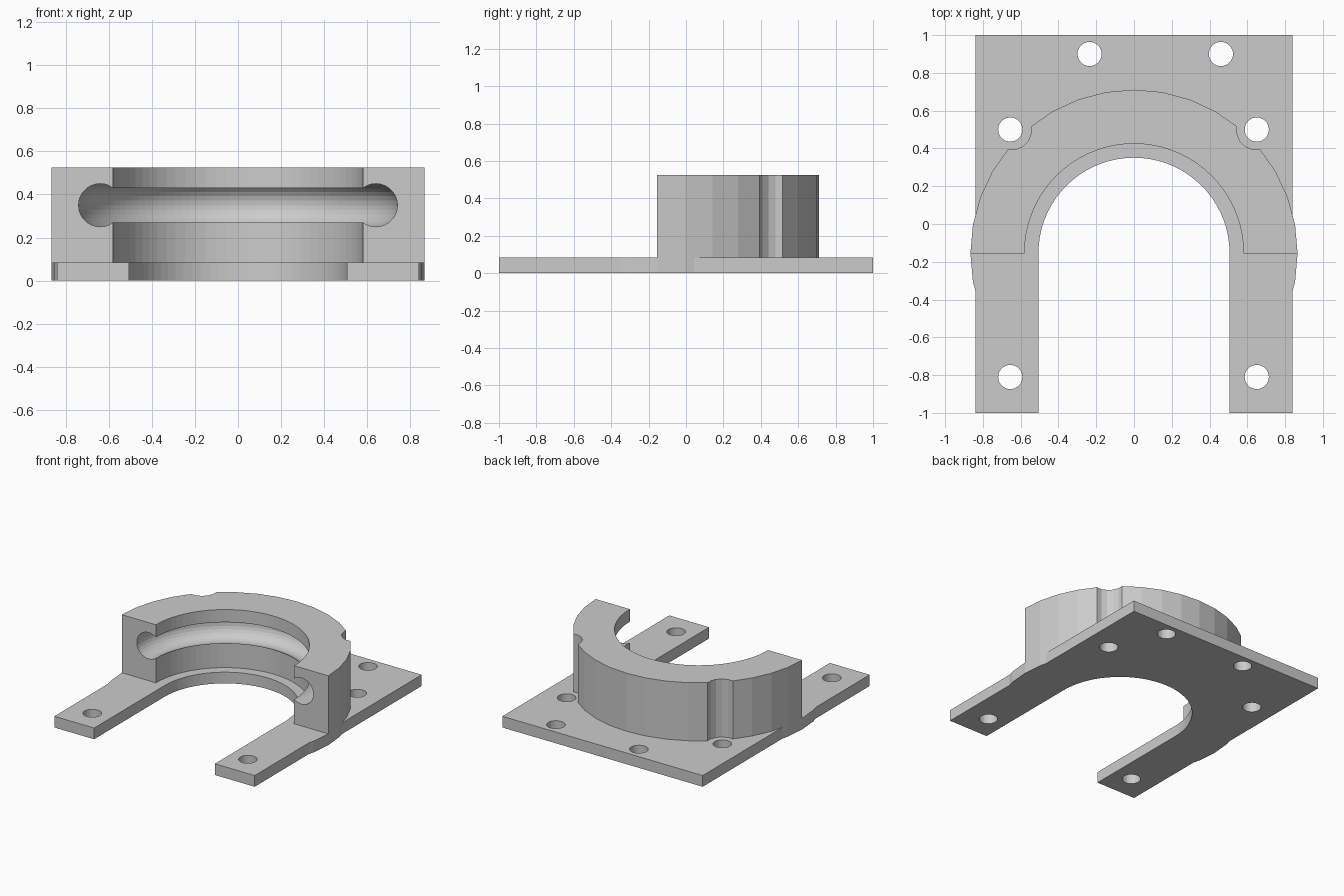
import bpy, bmesh
from math import sin, cos, pi, radians

if "Cube" in bpy.data.objects:
    bpy.data.objects.remove(bpy.data.objects["Cube"])

CY = -0.155            # centre of the ring in y
T, H = 0.085, 0.525    # plate thickness, total height


def prism(name, pts, z0, z1):
    """Extrude a counter-clockwise outline from z0 to z1."""
    bm = bmesh.new()
    face = bm.faces.new([bm.verts.new((x, y, z0)) for x, y in pts])
    ext = bmesh.ops.extrude_face_region(bm, geom=[face])
    for v in ext["geom"]:
        if isinstance(v, bmesh.types.BMVert):
            v.co.z = z1
    bmesh.ops.recalc_face_normals(bm, faces=bm.faces)
    me = bpy.data.meshes.new(name)
    bm.to_mesh(me)
    bm.free()
    ob = bpy.data.objects.new(name, me)
    bpy.context.collection.objects.link(ob)
    return ob


def arc(x, y, r, n, a0=0, a1=360):
    full = a1 - a0 == 360
    count = n if full else n + 1
    return [(x + r * cos(radians(a0 + (a1 - a0) * i / n)),
             y + r * sin(radians(a0 + (a1 - a0) * i / n))) for i in range(count)]


def rect(x0, x1, y0, y1):
    return [(x0, y0), (x1, y0), (x1, y1), (x0, y1)]


def combine(target, tool, op):
    """Apply an exact boolean and remove the helper."""
    tool.hide_render = True
    mod = target.modifiers.new(op, 'BOOLEAN')
    mod.operation, mod.solver, mod.object = op, 'EXACT', tool
    bpy.context.view_layer.objects.active = target
    bpy.ops.object.modifier_apply(modifier=mod.name)
    bpy.data.objects.remove(tool, do_unlink=True)


# Collar disc on the base plate
mount = prism("collar_mount", rect(-0.84, 0.84, -1, 1), 0, T)
combine(mount, prism("collar", arc(0, CY, 0.866, 36), 0, H), 'UNION')

# Open the collar: remove the front half and bore the inside down to the plate
open_shape = arc(0, CY, 0.58, 36, 0, 180)
open_shape = [(1.2, CY)] + open_shape + [(-1.2, CY), (-1.2, -1.2), (1.2, -1.2)]
combine(mount, prism("collar_opening", open_shape, T, 1), 'DIFFERENCE')

# Screw-head clearance notches in the collar
for s in (-1, 1):
    combine(mount, prism("notch", arc(s * 0.65, 0.5, 0.108, 16, 11.25, 371.25), T, 1), 'DIFFERENCE')

# Round groove around the inside of the collar
bpy.ops.mesh.primitive_torus_add(location=(0, CY, 0.35), major_radius=0.64,
                                 minor_radius=0.1, major_segments=120, minor_segments=28)
combine(mount, bpy.context.object, 'DIFFERENCE')

# U-shaped slot through the plate
slot = arc(0, CY, 0.506, 36, 0, 180) + [(-0.506, -1.2), (0.506, -1.2)]
combine(mount, prism("slot", slot, -0.1, 0.15), 'DIFFERENCE')

# Screw holes
for x, y in ((-0.235, 0.9), (0.46, 0.9), (-0.655, 0.5), (0.65, 0.5), (-0.655, -0.81), (0.65, -0.81)):
    combine(mount, prism("hole", arc(x, y, 0.064, 32), -0.1, 0.2), 'DIFFERENCE')
